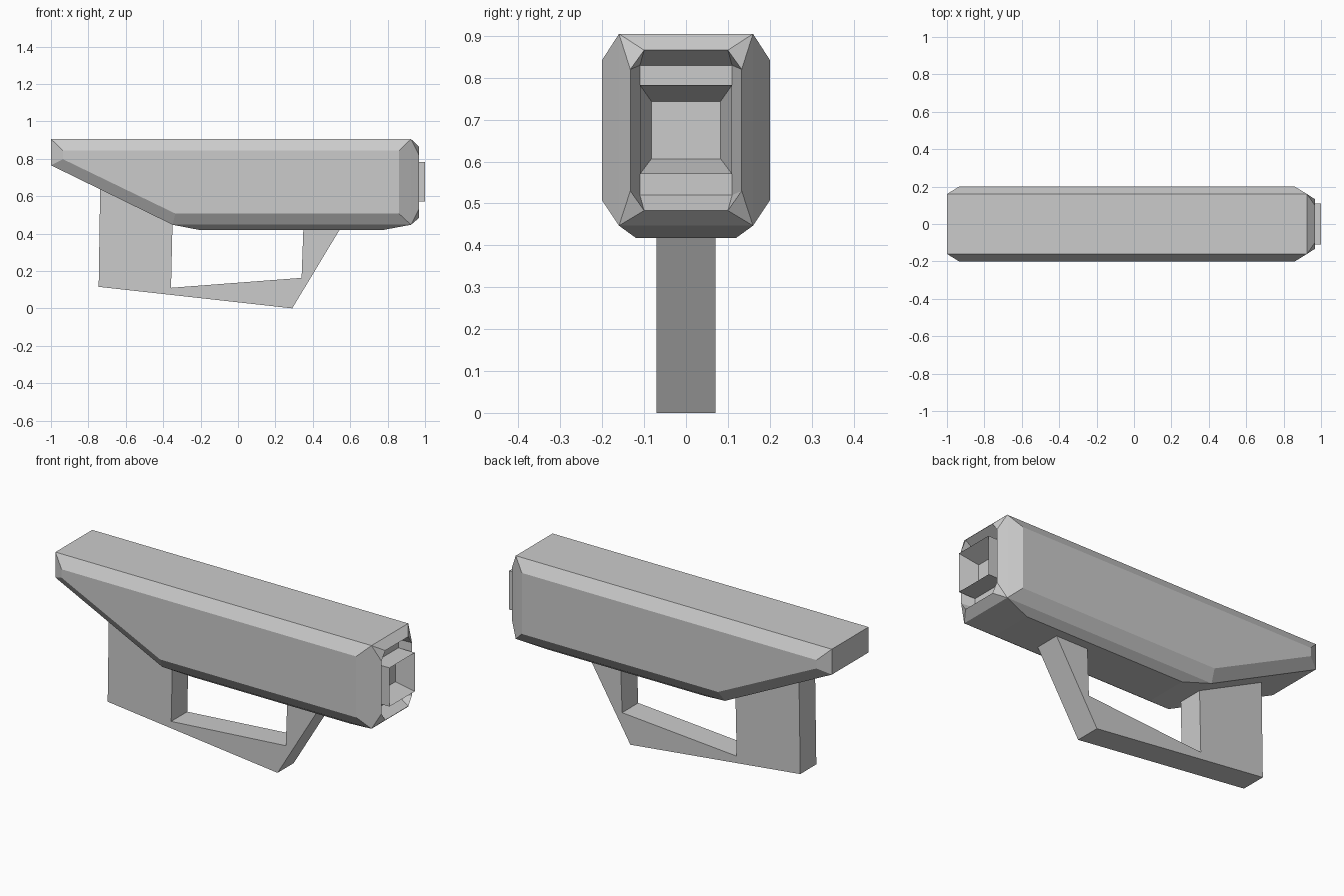
import bpy, bmesh

if "Cube" in bpy.data.objects:
    bpy.data.objects.remove(bpy.data.objects["Cube"])


def finish(name, bm):
    bmesh.ops.remove_doubles(bm, verts=bm.verts, dist=1e-5)
    bmesh.ops.recalc_face_normals(bm, faces=bm.faces)
    mesh = bpy.data.meshes.new(name)
    bm.to_mesh(mesh)
    bm.free()
    ob = bpy.data.objects.new(name, mesh)
    bpy.context.collection.objects.link(ob)
    return ob


def ring(bm, pts):
    return [bm.verts.new(p) for p in pts]


def bridge(bm, a, b):
    n = len(a)
    for i in range(n):
        j = (i + 1) % n
        bm.faces.new((a[i], a[j], b[j], b[i]))


def rect(bm, x, y, z0, z1):
    """Rectangle facing +x."""
    return ring(bm, [(x, -y, z0), (x, y, z0), (x, y, z1), (x, -y, z1)])


def bridge_octagon(bm, r, o):
    """Join a rectangle to an octagon: four quads and four corner triangles."""
    for i in range(4):
        j = (i + 1) % 4
        bm.faces.new((r[i], r[j], o[2 * i + 1], o[2 * i]))
        bm.faces.new((r[j], o[2 * i + 1], o[(2 * i + 2) % 8]))


# Body: side outline with chamfered flanks
outer = [(-1, .905), (.925, .905), (.925, .447), (-.35, .447), (-1, .765)]
inner = [(-.935, .843), (.86, .843), (.86, .507), (-.335, .507), (-.935, .797)]
bm = bmesh.new()
rings = [ring(bm, [(x, y, z) for x, z in prof])
         for y, prof in ((-.2, inner), (-.16, outer), (.16, outer), (.2, inner))]
for a, b in zip(rings, rings[1:]):
    bridge(bm, a, b)
bm.faces.new(rings[0])
bm.faces.new(rings[-1])

# Muzzle end: open the front face, add an octagonal lip and a recess
left, right = rings[1], rings[2]
front = [left[2], right[2], right[1], left[1]]
bm.faces.remove(bm.faces.get(front))
x = .967
lip = ring(bm, [(x, -.1, .483), (x, .1, .483), (x, .133, .53), (x, .133, .82),
                (x, .1, .866), (x, -.1, .866), (x, -.133, .82), (x, -.133, .53)])
bridge_octagon(bm, front, lip)
floor = rect(bm, .9, .11, .52, .83)
bridge_octagon(bm, floor, lip)
bm.faces.new(floor)
finish("body", bm)

# Barrel: square tube with a tapered bore
bm = bmesh.new()
back = rect(bm, .88, .11, .57, .783)
mouth = rect(bm, 1, .11, .57, .783)
bore = rect(bm, .89, .08, .61, .74)
bridge(bm, back, mouth)
bridge(bm, mouth, bore)
bm.faces.new(back)
bm.faces.new(bore)
finish("barrel", bm)

# Underside plate: shallow tapered slab
bm = bmesh.new()
top = ring(bm, [(-.35, -.16, .447), (.925, -.16, .447), (.925, .16, .447), (-.35, .16, .447)])
low = ring(bm, [(-.2, -.12, .418), (.77, -.12, .418), (.77, .12, .418), (-.2, .12, .418)])
bridge(bm, top, low)
bm.faces.new(top)
bm.faces.new(low)
finish("underside_plate", bm)

# Grip and guard: one extruded profile
profile = [(-.737, .65), (-.745, .115), (.29, 0), (.555, .44), (.35, .44),
           (.34, .163), (-.358, .11), (-.35, .46)]
bm = bmesh.new()
a, b = (ring(bm, [(x, y, z) for x, z in profile]) for y in (-.07, .07))
bridge(bm, a, b)
bm.faces.new(a)
bm.faces.new(b)
finish("grip_and_guard", bm)
